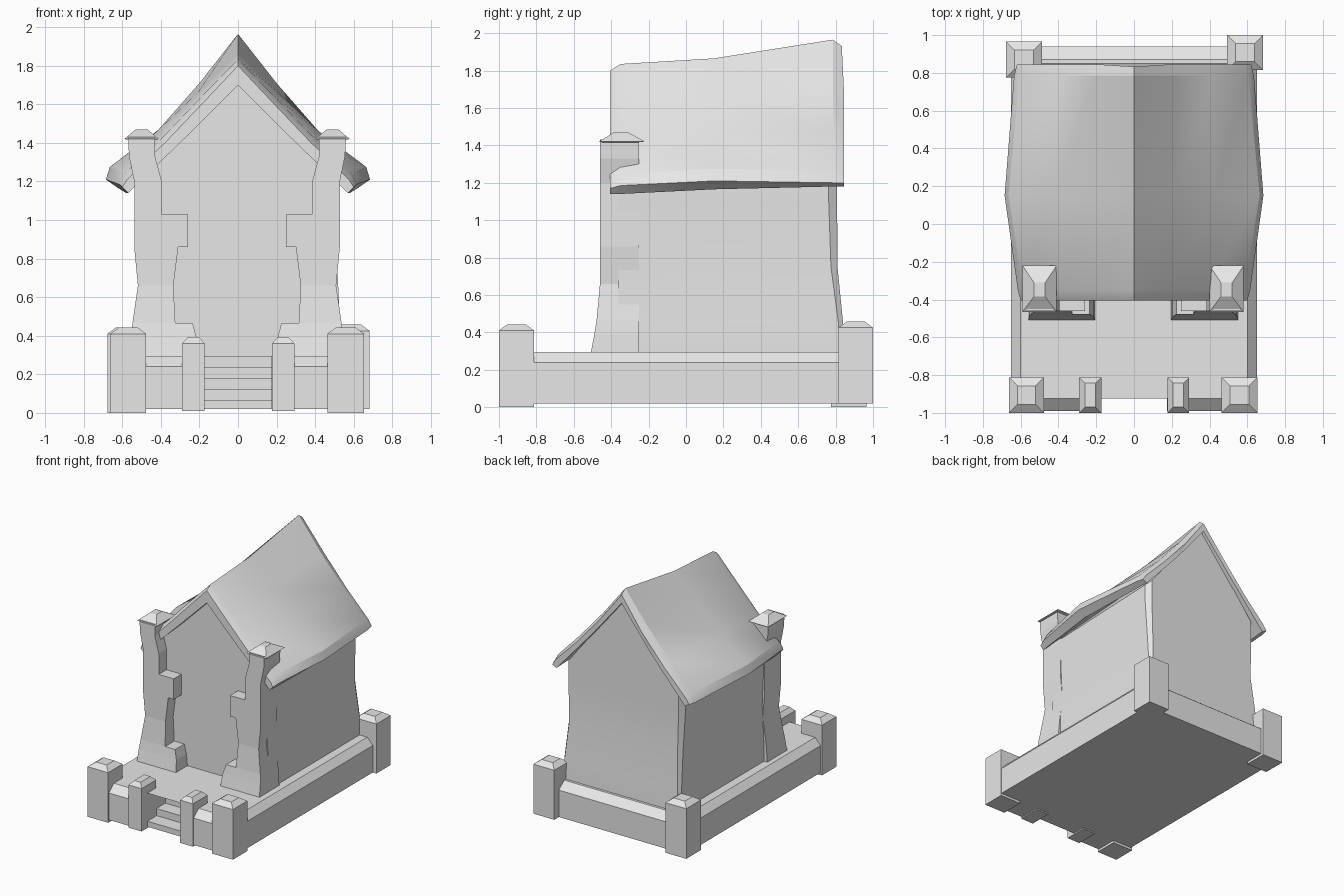
import bpy, bmesh, math

if "Cube" in bpy.data.objects:
    bpy.data.objects.remove(bpy.data.objects["Cube"])

stone = bpy.data.materials.new("grey_stone")
stone.diffuse_color = (0.8, 0.8, 0.8, 1)
stone.use_nodes = True
stone.node_tree.nodes["Principled BSDF"].inputs["Base Color"].default_value = stone.diffuse_color


def loft(name, rings, smooth=None):
    """Closed solid through rings that have equal point counts."""
    bm = bmesh.new()
    vs = [[bm.verts.new(p) for p in r] for r in rings]
    n = len(rings[0])
    for a, b in zip(vs, vs[1:]):
        for i in range(n):
            j = (i + 1) % n
            bm.faces.new((a[i], a[j], b[j], b[i]))
    bm.faces.new(vs[0][::-1])
    bm.faces.new(vs[-1])
    bmesh.ops.triangulate(bm, faces=[f for f in bm.faces if len(f.verts) > 4])
    bmesh.ops.recalc_face_normals(bm, faces=bm.faces)
    me = bpy.data.meshes.new(name)
    bm.to_mesh(me)
    bm.free()
    me.materials.append(stone)
    ob = bpy.data.objects.new(name, me)
    bpy.context.collection.objects.link(ob)
    if smooth:
        bpy.ops.object.select_all(action='DESELECT')
        ob.select_set(True)
        bpy.context.view_layer.objects.active = ob
        bpy.ops.object.shade_smooth_by_angle(angle=math.radians(smooth))
    return ob


def rect(x0, x1, y0, y1, z):
    return [(x0, y0, z), (x1, y0, z), (x1, y1, z), (x0, y1, z)]


# Plinth with sloped top edges and a notch for the steps
def plinth_ring(x, front, back, z):
    outline = [(-x, front), (-.175, front), (-.175, -.5), (.175, -.5),
               (.175, front), (x, front), (x, back), (-x, back)]
    return [(px, py, z) for px, py in outline]


loft("plinth", [plinth_ring(.65, -.99, .94, .02),
                plinth_ring(.65, -.99, .94, .24),
                plinth_ring(.60, -.925, .87, .295)])

# Front steps
stair = [(-.49, .02), (-.925, .02)]
edges = [-.925, -.805, -.69, -.605, -.49]
for i, y in enumerate(edges[:-1]):
    z = .065 + .058 * i
    stair += [(y, z), (edges[i + 1], z)]
loft("front_steps", [[(x, y, z) for y, z in stair] for x in (-.18, .18)])


# Posts with bevelled caps
def post(name, x0, x1, y0, y1, z0, z1, inset):
    loft(name, [rect(x0, x1, y0, y1, z0), rect(x0, x1, y0, y1, z1),
                rect(x0 + inset, x1 - inset, y0 + inset, y1 - inset, z1 + .033)])


post("front_left_post", -.662, -.476, -1, -.812, 0, .41, .045)
post("front_right_post", .463, .654, -1, -.812, 0, .41, .045)
post("back_left_post", -.678, -.488, .775, .965, 0, .41, .045)
post("back_right_post", .493, .683, .815, 1, .02, .425, .045)
post("left_step_post", -.29, -.173, -1, -.812, .01, .36, .03)
post("right_step_post", .177, .292, -1, -.812, .01, .36, .03)


# House walls: bowed sides, flared and chamfered rear corners, gabled top
def wall_ring(w, back, c, zf, zb, peak_f, peak_b):
    return [(-w, -.36, zf), (0, -.36, peak_f), (w, -.36, zf),
            (w, back - c, zb), (w - c * .7, back, zb + (.03 if peak_b > zb else 0)),
            (0, back, peak_b),
            (-w + c * .7, back, zb + (.03 if peak_b > zb else 0)), (-w, back - c, zb)]


rings = [wall_ring(w, b, c, z, z, z, z) for w, b, c, z in
         ((.53, .85, .025, .28), (.53, .84, .025, .45),
          (.515, .81, .035, .75), (.53, .808, .045, 1.1))]
rings.append(wall_ring(.53, .808, .045, 1.18, 1.22, 1.74, 1.88))
loft("house_walls", rings, 20)

# Sagging gable roof: (y, right half of the section from the ridge round to the soffit)
sections = [
    (-.405, [(0, 1.80), (.17, 1.62), (.37, 1.41), (.575, 1.21),
             (.60, 1.17), (.57, 1.14), (.27, 1.43), (0, 1.70)]),
    (-.35, [(0, 1.835), (.18, 1.65), (.38, 1.44), (.585, 1.245),
            (.615, 1.185), (.58, 1.14), (.27, 1.43), (0, 1.70)]),
    (.15, [(0, 1.865), (.21, 1.66), (.42, 1.46), (.665, 1.275),
           (.685, 1.21), (.62, 1.165), (.27, 1.46), (0, 1.74)]),
    (.785, [(0, 1.965), (.20, 1.71), (.41, 1.47), (.605, 1.265),
            (.635, 1.20), (.585, 1.18), (.27, 1.53), (0, 1.86)]),
    (.845, [(0, 1.93), (.19, 1.68), (.40, 1.44), (.59, 1.245),
            (.62, 1.20), (.58, 1.18), (.27, 1.53), (0, 1.86)]),
]
roof = []
for y, half in sections:
    loop = half + [(-x, z) for x, z in half[-2:0:-1]]
    # the ridge and inner apex lie on the centre line and are not doubled
    roof.append([(x, y - (.012 if y > .8 and x == 0 else 0), z) for x, z in loop])
loft("roof", roof, 25)

# Crooked entrance columns with stepped inner edges: (outer x, inner x, z)
levels = [(.555, .20, .285), (.55, .21, .39), (.542, .23, .465), (.542, .32, .465),
          (.514, .33, .66), (.533, .305, .86), (.533, .255, .86), (.533, .255, 1.03),
          (.533, .39, 1.03), (.533, .39, 1.20), (.56, .425, 1.33), (.565, .425, 1.43)]


def front_y(z):
    if z > .65:
        return -.46
    return -.46 - .05 * ((.65 - z) / .365) ** 1.5


for side, name in ((-1, "left"), (1, "right")):
    shift = -.005
    loft(name + "_column",
         [rect(side * o + shift, side * i + shift, front_y(z), -.25, z)
          for o, i, z in levels])
    # Flared pyramid cap
    cx = side * .495 + shift
    loft(name + "_column_cap",
         [rect(cx - .06, cx + .06, -.44, -.27, 1.415),
          rect(cx - .09, cx + .09, -.465, -.22, 1.42),
          rect(cx - .03, cx + .03, -.385, -.31, 1.47)])
